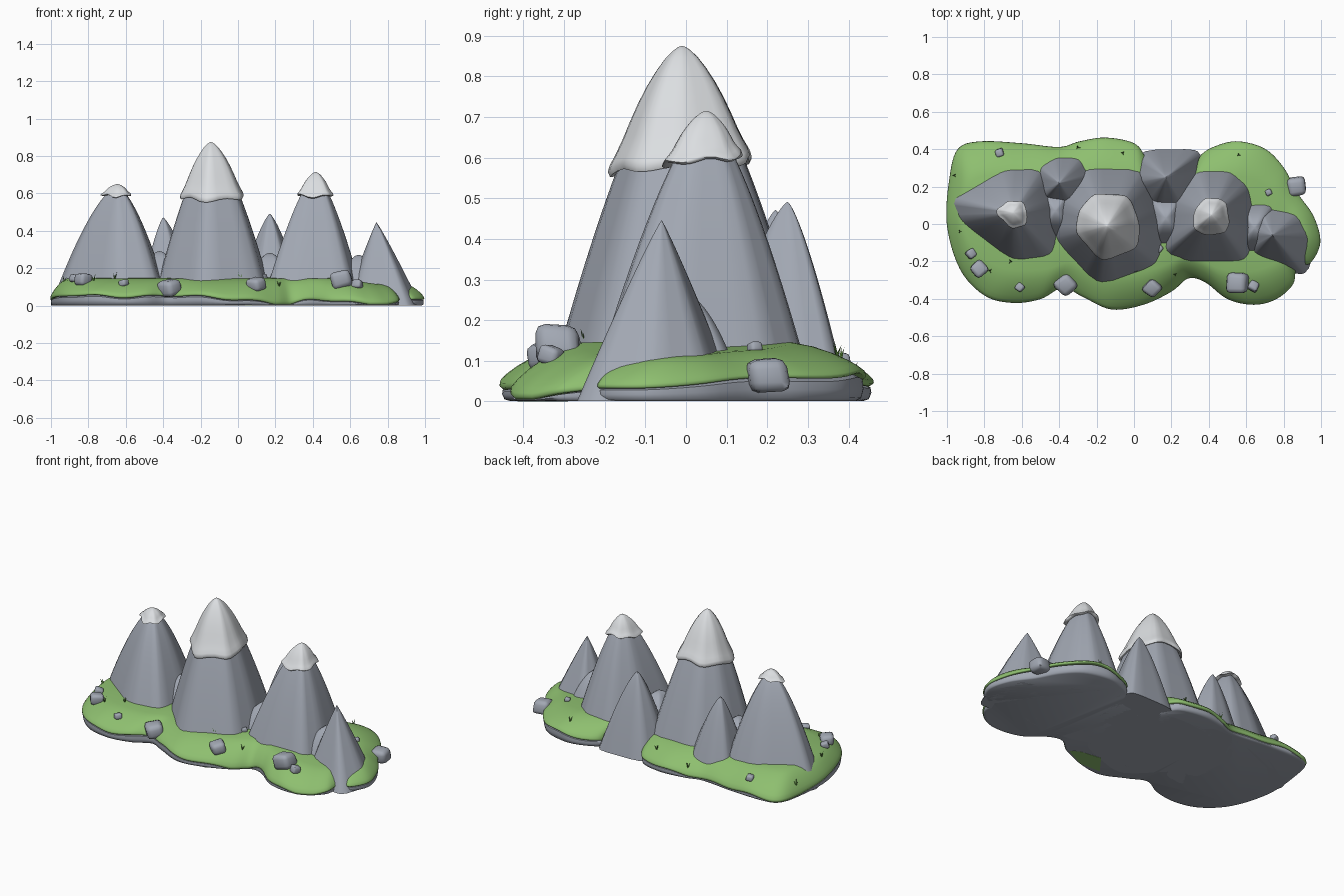
import bpy, bmesh, math, random
from mathutils import Vector, Matrix
from mathutils.bvhtree import BVHTree

random.seed(4)
cube = bpy.data.objects.get("Cube")
if cube:
    bpy.data.objects.remove(cube, do_unlink=True)


def material(name, rgb):
    m = bpy.data.materials.new(name)
    m.use_nodes = True
    m.diffuse_color = (*rgb, 1)
    m.node_tree.nodes["Principled BSDF"].inputs["Base Color"].default_value = (*rgb, 1)
    return m


ROCK = material("grey rock", (0.36, 0.39, 0.45))
SNOW = material("snow", (0.71, 0.73, 0.75))
GRASS = material("grass green", (0.27, 0.52, 0.16))
TUFT = material("dark green", (0.09, 0.22, 0.04))


def finish(name, bm, mat, angle=50):
    bmesh.ops.recalc_face_normals(bm, faces=bm.faces)
    mesh = bpy.data.meshes.new(name)
    bm.to_mesh(mesh)
    bm.free()
    mesh.materials.append(mat)
    for p in mesh.polygons:
        p.use_smooth = True
    mesh.set_sharp_from_angle(angle=math.radians(angle))
    obj = bpy.data.objects.new(name, mesh)
    bpy.context.collection.objects.link(obj)
    return obj


def loft(name, rings, mat, angle=50):
    """Skin a stack of closed rings and cap both ends."""
    bm = bmesh.new()
    rows = [[bm.verts.new(p) for p in ring] for ring in rings]
    for low, high in zip(rows, rows[1:]):
        n = len(low)
        for i in range(n):
            j = (i + 1) % n
            bm.faces.new((low[i], low[j], high[j], high[i]))
    bm.faces.new(rows[0][::-1])
    bm.faces.new(rows[-1])
    return finish(name, bm, mat, angle)


def cut_corners(pts, ratio):
    out = []
    for a, b in zip(pts, pts[1:] + pts[:1]):
        out += [a.lerp(b, ratio), a.lerp(b, 0.5), a.lerp(b, 1 - ratio)]
    return out


def smooth_loop(pts, steps=6):
    """Closed Catmull-Rom curve through the points."""
    out, n = [], len(pts)
    for i in range(n):
        a, b, c, d = (pts[(i + k) % n] for k in (-1, 0, 1, 2))
        for s in range(steps):
            t = s / steps
            out.append(0.5 * (2 * b + (c - a) * t + (2 * a - 5 * b + 4 * c - d) * t * t
                              + (3 * b - a - 3 * c + d) * t ** 3))
    return out


# Ground: a rock plinth with a domed grass layer over it
outline = smooth_loop([Vector(p) for p in (
    (-1, 0), (-.985, .25), (-.94, .4), (-.82, .44), (-.6, .43), (-.4, .41), (-.29, .44),
    (-.15, .46), (0, .43), (.06, .36), (.12, .27), (.3, .27), (.36, .37), (.45, .42),
    (.56, .44), (.7, .4), (.8, .3), (.87, .17), (.96, .04), (.995, -.1), (.94, -.21),
    (.87, -.22), (.85, -.32), (.76, -.4), (.64, -.43), (.5, -.4), (.38, -.31),
    (.29, -.29), (.2, -.36), (.05, -.43), (-.12, -.455), (-.27, -.39), (-.38, -.34),
    (-.5, -.4), (-.65, -.42), (-.8, -.38), (-.93, -.24))])


def inward(p, t):
    return p.lerp(Vector((p.x * .8, p.y * .1)), t)


def rim_height(p):
    z = .036 + .009 * math.sin(9 * p.x + 5 * p.y) + .005 * math.sin(23 * p.x) + .07 * p.x * p.y
    if p.y < 0:
        z -= .035 * math.exp(-((p.x - .26) / .09) ** 2)
    return max(z, .005)


def grass_point(p, t, rise):
    q = inward(p, t)
    drop = .3 * min(1, max(0, (p.x - .6) / .3))
    rim = rim_height(p)
    return (q.x, q.y, rim + (.145 - rim) * rise * (1 - drop))


loft("rock_plinth", [[(*inward(p, t), .001 + f * rim_height(p)) for p in outline] for t, f in
                     ((.06, 0), (.025, .12), (.01, .5), (.015, .85), (.07, 1))], ROCK)
grass = loft("grass_ground", [[grass_point(p, t, r) for p in outline] for t, r in
             ((.07, .02), (.012, 0), (-.005, .05), (0, .14), (.04, .29), (.1, .46),
              (.2, .68), (.32, .88), (.45, 1), (.9, 1.04))], GRASS, 80)
loft("grass_underside_patch", [[(x, y, z) for x, y in
     ((.19, -.345), (.14, -.31), (0, -.29), (-.09, -.41), (.05, -.415))] for z in (0, .004)], GRASS)


# Mountains: rounded polygon footprints drawn up to a blunt tip
def mountain(name, peak, foot, power=.7, snow=None):
    tip, top = Vector(peak[:2]), peak[2]
    loop = cut_corners(cut_corners([Vector(p) for p in foot], .13), .3)

    def slope(h):
        return 1.12 * max(0, 1 - h) ** power

    rock_top = top - (.012 if snow else 0)
    rings = []
    for k in range(19):
        h = 1 - (1 - k / 18) ** 2 if k < 18 else .9995
        rings.append([(*tip.lerp(p, slope(h)), .001 + rock_top * h) for p in loop])
    loft(name, rings, ROCK, 70)
    if not snow:
        return
    # Snow cap: the same slope, thicker, with a wavy rolled lower lip
    base, wave = snow
    rings = []
    for s, thick in ((0, -.008), (-.03, .008), (.01, .018), (.06, .019), (.14, .015),
                     (.26, .012), (.4, .012), (.55, .012), (.68, .011), (.8, .009),
                     (.9, .007), (.96, .004), (.99, .002), (.9995, 0)):
        ring = []
        for p in loop:
            d = p - tip
            a = math.atan2(d.y, d.x)
            low = base + wave * (math.sin(3 * a) * -.3 + math.sin(a) + .6 * math.sin(5 * a + 1))
            z = low + (top - low) * s
            q = tip + d * slope(min(z / top, 1)) + d.normalized() * thick
            ring.append((q.x, q.y, z))
        rings.append(ring)
    loft(name + "_snow_cap", rings, SNOW, 70)


mountain("left_range_mountain", (-.645, .06, .65),
         ((-.97, .14), (-.7, .3), (-.49, .3), (-.38, .08), (-.42, -.18), (-.65, -.21), (-.94, .01)),
         .66, (.594, .009))
mountain("small_back_mountain", (-.4, .22, .47),
         ((-.52, .31), (-.42, .36), (-.28, .36), (-.2, .24), (-.3, .06), (-.52, .1)), .75)
mountain("main_mountain", (-.145, -.01, .875),
         ((-.43, -.08), (-.19, -.33), (.13, -.22), (.17, 0), (.05, .29), (-.26, .3), (-.41, .14)),
         .69, (.585, .013))
mountain("middle_back_mountain", (.17, .25, .49),
         ((.05, .38), (.33, .385), (.35, .27), (.28, .06), (.1, .06), (-.01, .22)), .75)
mountain("right_range_mountain", (.415, .05, .715),
         ((.15, -.16), (.3, -.21), (.6, -.21), (.66, -.05), (.62, .2), (.52, .29), (.34, .29), (.19, .14)),
         .7, (.595, .01))
mountain("end_mountain", (.74, -.06, .445),
         ((.62, -.18), (.9, -.26), (.96, -.08), (.89, .07), (.66, .12), (.58, -.03)), .92)

# Saddles: low rock shoulders joining neighbouring mountains
for side, x, y, z, w, d in (("left", -.42, .07, .29, .13, .17), ("middle", .17, .03, .28, .13, .17),
                            ("right", .645, -.02, .27, .12, .15)):
    mountain(side + "_rock_saddle", (x, y, z),
             ((x - w, y - d), (x + w, y - d), (x + w, y + d), (x - w, y + d)), .5)

tree = BVHTree.FromPolygons([v.co for v in grass.data.vertices],
                            [p.vertices[:] for p in grass.data.polygons])


def ground(x, y, default=0):
    hit = tree.ray_cast(Vector((x, y, 1)), Vector((0, 0, -1)))[0]
    return hit.z if hit else default


# Boulders: rounded, jittered blocks
def boulder(index, x, y, z, size):
    bm = bmesh.new()
    bmesh.ops.create_cube(bm, size=size * 1.75)
    for v in bm.verts:
        v.co *= random.uniform(.85, 1.1)
        v.co.z *= .85
    bmesh.ops.bevel(bm, geom=bm.edges[:], offset=size * .4, segments=2, profile=.5,
                    affect='EDGES', clamp_overlap=True)
    turn = Matrix.Rotation(random.uniform(0, 3), 4, 'Z') @ Matrix.Rotation(random.uniform(-.4, .4), 4, 'X')
    z = max(z, ground(x, y) + size * .25)
    bmesh.ops.transform(bm, matrix=Matrix.Translation((x, y, z)) @ turn, verts=bm.verts)
    finish("boulder_%d" % index, bm, ROCK, 50)


for i, spec in enumerate((
        (-.36, -.325, .07, .06), (.1, -.345, .06, .048), (.555, -.315, .105, .062),
        (.64, -.33, .09, .03), (.87, .2, .065, .058), (-.72, .38, .09, .025),
        (-.83, -.24, .105, .047), (-.87, -.16, .105, .028), (-.61, -.34, .095, .024),
        (.135, -.13, .145, .022), (.72, .17, .115, .02))):
    boulder(i + 1, *spec)

# Grass tufts: three thin leaning blades resting on the grass
for i, (x, y) in enumerate(((-.93, -.04), (-.96, .26), (-.66, -.2), (-.77, -.25), (-.3, .41),
                            (-.06, .38), (.01, -.25), (.22, -.27), (.56, .37))):
    bm = bmesh.new()
    for k in range(3):
        a = k * 2.1 + i
        root = Vector((x, y, ground(x, y, .1) - .003))
        end = root + Vector((.013 * math.cos(a), .013 * math.sin(a), .028 + .004 * k))
        ring = [bm.verts.new(root + .0045 * Vector((math.cos(b), math.sin(b), 0)))
                for b in (a, a + 2.09, a + 4.19)]
        point = bm.verts.new(end)
        bm.faces.new(ring)
        for m in range(3):
            bm.faces.new((ring[m], ring[(m + 1) % 3], point))
    finish("grass_tuft_%d" % (i + 1), bm, TUFT, 30)
